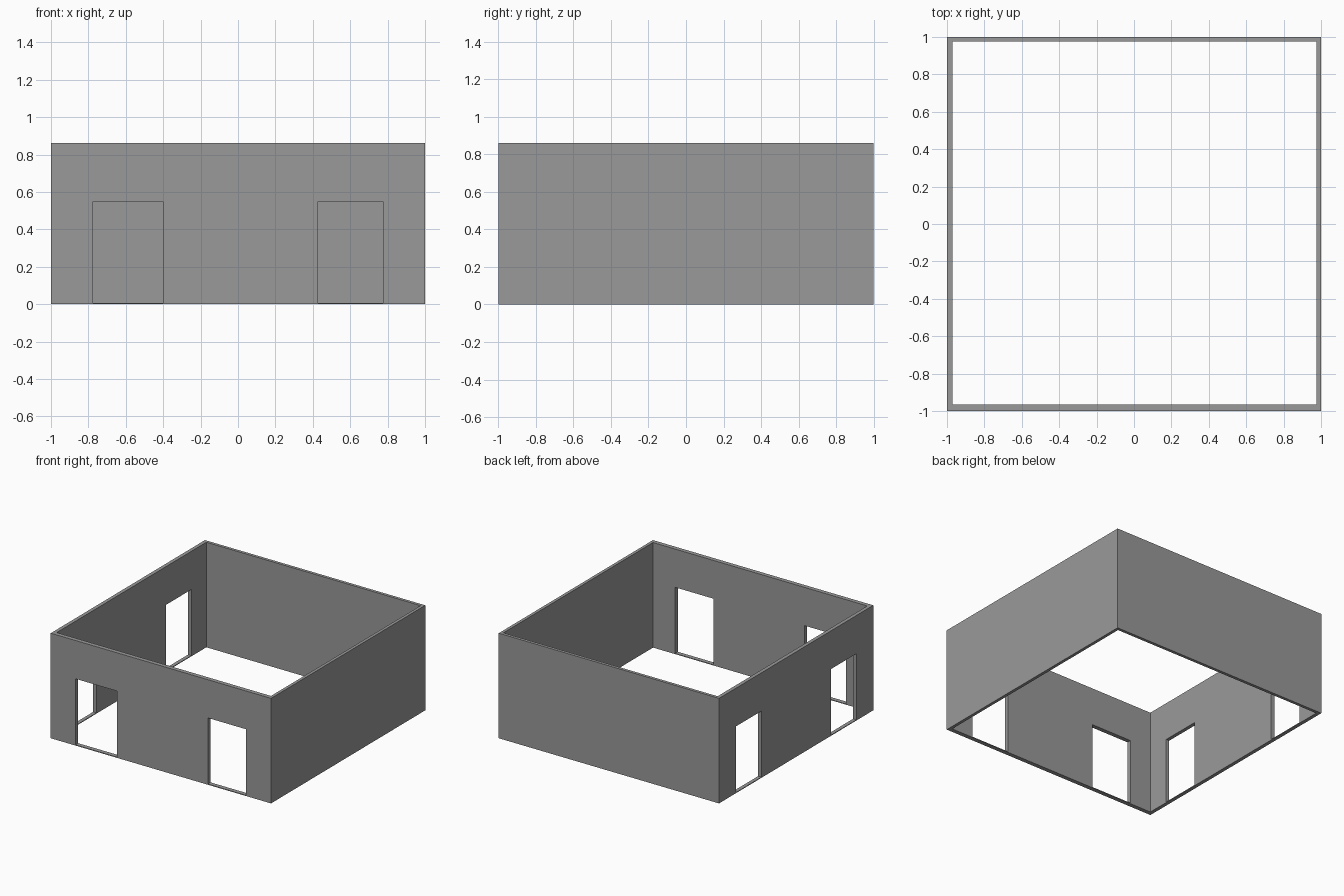
import bpy

# Remove the default cube
default_cube = bpy.data.objects.get("Cube")
if default_cube:
    bpy.data.objects.remove(default_cube, do_unlink=True)

HEIGHT = 0.862
SILL = 0.006
DOOR_TOP = 0.548

# Wall colour
grey = bpy.data.materials.new("wall_grey")
grey.use_nodes = True
colour = (0.32, 0.32, 0.32, 1)
grey.diffuse_color = colour
grey.node_tree.nodes["Principled BSDF"].inputs["Base Color"].default_value = colour


def box(name, low, high):
    """Axis-aligned box between two corners."""
    bpy.ops.mesh.primitive_cube_add(size=1)
    obj = bpy.context.object
    obj.name = name
    for v in obj.data.vertices:
        v.co = [b if c > 0 else a for c, a, b in zip(v.co, low, high)]
    return obj


def cut(target, cutter):
    """Subtract the cutter from the target, then discard it."""
    cutter.hide_render = True
    mod = target.modifiers.new("cut", 'BOOLEAN')
    mod.operation = 'DIFFERENCE'
    mod.solver = 'EXACT'
    mod.object = cutter
    bpy.context.view_layer.objects.active = target
    bpy.ops.object.modifier_apply(modifier=mod.name)
    bpy.data.objects.remove(cutter, do_unlink=True)


# Four outer walls, open at top and bottom
walls = box("room_walls", (-1, -1, 0), (1, 1, HEIGHT))
cut(walls, box("room_void", (-0.97, -0.965, -1), (0.975, 0.975, 2)))

# Two doorways in the front wall, above a thin sill
for left, right in ((-0.775, -0.4), (0.427, 0.775)):
    cut(walls, box("front_doorway", (left, -1.1, SILL), (right, -0.9, DOOR_TOP)))

# Two doorways in the right side wall
for front, back in ((-0.78, -0.45), (0.45, 0.78)):
    cut(walls, box("side_doorway", (-1.1, front, SILL), (-0.9, back, DOOR_TOP)))

walls.data.materials.clear()
walls.data.materials.append(grey)
for face in walls.data.polygons:
    face.material_index = 0
